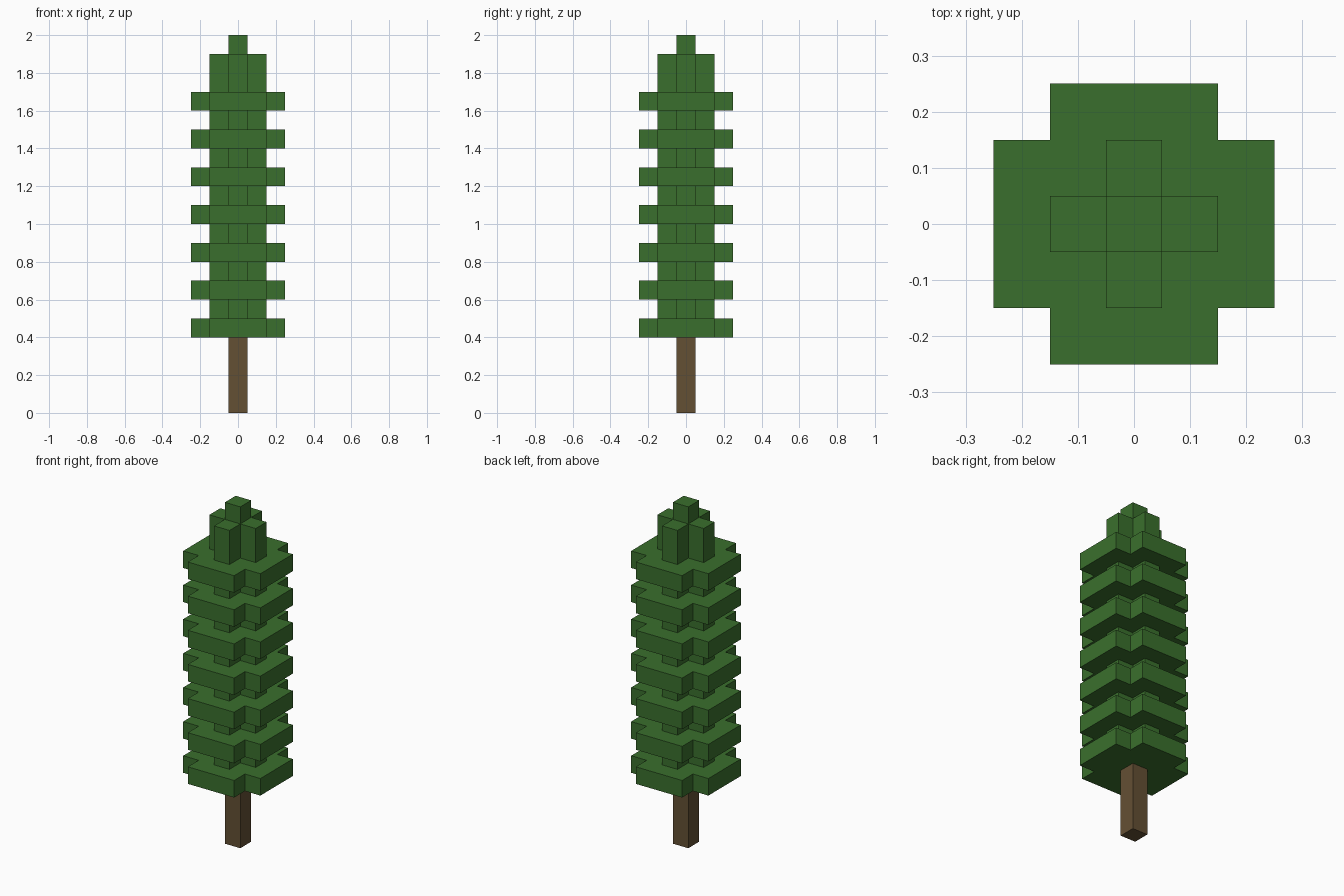
import bpy
import bmesh
from mathutils import Matrix, Vector

cube = bpy.data.objects.get("Cube")
if cube:
    bpy.data.objects.remove(cube, do_unlink=True)


def make_material(name, rgb):
    mat = bpy.data.materials.new(name)
    mat.use_nodes = True
    mat.diffuse_color = (*rgb, 1)
    mat.node_tree.nodes["Principled BSDF"].inputs["Base Color"].default_value = (*rgb, 1)
    return mat


def square(half):
    return [(half, -half), (half, half), (-half, half), (-half, -half)]


def cross(reach, half):
    """Outline of a plus shape: one arm turned into four quarters."""
    arm = [Vector((reach, -half)), Vector((reach, half)), Vector((half, half))]
    return [Matrix.Rotation(quarter * 1.5707963, 2) @ p
            for quarter in range(4) for p in arm]


def prism(name, outline, bottom, top, mat):
    bm = bmesh.new()
    base = bm.faces.new([bm.verts.new((p[0], p[1], bottom)) for p in outline])
    raised = bmesh.ops.extrude_face_region(bm, geom=[base])["geom"]
    verts = [g for g in raised if isinstance(g, bmesh.types.BMVert)]
    bmesh.ops.translate(bm, vec=(0, 0, top - bottom), verts=verts)
    bmesh.ops.recalc_face_normals(bm, faces=bm.faces)
    mesh = bpy.data.meshes.new(name)
    bm.to_mesh(mesh)
    bm.free()
    mesh.materials.append(mat)
    obj = bpy.data.objects.new(name, mesh)
    bpy.context.collection.objects.link(obj)
    return obj


leaf = make_material("leaf_green", (0.042, 0.159, 0.026))
bark = make_material("bark_brown", (0.127, 0.080, 0.034))

# Trunk, running slightly into the lowest branches
prism("trunk", square(0.05), 0, 0.45, bark)

# Narrow foliage core and the single block at the tip
prism("foliage_core", cross(0.15, 0.05), 0.45, 1.9, leaf)
prism("tree_tip", square(0.05), 1.85, 2.0, leaf)

# Seven wide branch layers
for i in range(7):
    bottom = 0.4 + 0.2 * i
    prism(f"branch_layer_{i + 1}", cross(0.25, 0.15), bottom, bottom + 0.1, leaf)
